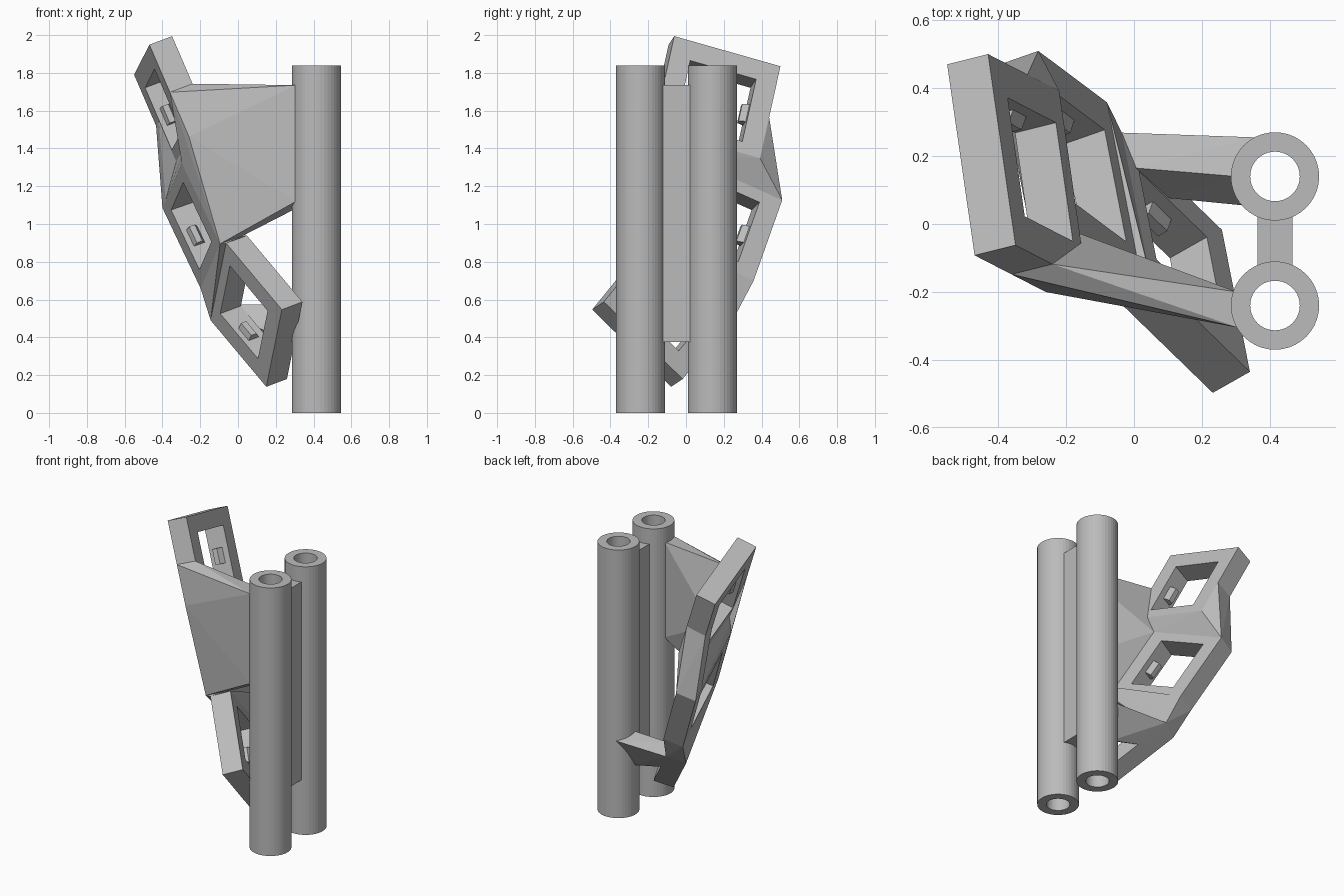
import bpy, bmesh, math
from mathutils import Vector as V

cube = bpy.data.objects.get("Cube")
if cube:
    bpy.data.objects.remove(cube, do_unlink=True)

grey = bpy.data.materials.new("plain_grey")
grey.use_nodes = True
grey.diffuse_color = (0.5, 0.5, 0.5, 1)
grey.node_tree.nodes["Principled BSDF"].inputs["Base Color"].default_value = (0.5, 0.5, 0.5, 1)

HOLE, LONG, THICK = 0.366, 0.59, 0.132


def finish(name, bm):
    bmesh.ops.recalc_face_normals(bm, faces=bm.faces)
    mesh = bpy.data.meshes.new(name)
    bm.to_mesh(mesh)
    bm.free()
    mesh.materials.append(grey)
    obj = bpy.data.objects.new(name, mesh)
    bpy.context.collection.objects.link(obj)
    return obj


def hull(name, points):
    """Convex solid around a handful of points."""
    bm = bmesh.new()
    for p in points:
        bm.verts.new(p)
    res = bmesh.ops.convex_hull(bm, input=bm.verts)
    junk = set(res["geom_interior"]) | set(res["geom_unused"])
    bmesh.ops.delete(bm, geom=[g for g in junk if isinstance(g, bmesh.types.BMVert)], context="VERTS")
    bmesh.ops.dissolve_limit(bm, angle_limit=0.01, verts=bm.verts, edges=bm.edges)
    return finish(name, bm)


def ring_solid(name, loops):
    """Closed ring skinned through a cycle of point loops."""
    bm = bmesh.new()
    rows = [[bm.verts.new(p) for p in loop] for loop in loops]
    for i, a in enumerate(rows):
        b = rows[(i + 1) % len(rows)]
        for j in range(len(a)):
            k = (j + 1) % len(a)
            bm.faces.new((a[j], a[k], b[k], b[j]))
    return finish(name, bm)


def tube(name, x, y, height, outer, inner, sides=40):
    def circle(r, z):
        return [(x + r * math.cos(math.tau * i / sides),
                 y + r * math.sin(math.tau * i / sides), z) for i in range(sides)]
    return ring_solid(name, [circle(outer, 0), circle(outer, height),
                             circle(inner, height), circle(inner, 0)])


class Plate:
    """Tilted rectangular frame; at(s, w, t) = down, inward from the far edge, through."""

    def __init__(self, name, corner, normal, along, top, bottom):
        self.corner = V(corner)
        self.n = V(normal).normalized()
        u = V(along)
        self.u = (u - self.n * u.dot(self.n)).normalized()
        self.d = self.u.cross(self.n)
        self.length = top + HOLE + bottom
        side = (LONG - HOLE) / 2

        def rect(s0, s1, w0, w1, t):
            return [self.at(s, w, t) for s, w in ((s0, w0), (s1, w0), (s1, w1), (s0, w1))]
        outer = (0, self.length, 0, LONG)
        inner = (top, top + HOLE, side, side + HOLE)
        ring_solid(name, [rect(*outer, 0), rect(*outer, 1), rect(*inner, 1), rect(*inner, 0)])

        # Small tapered clips on the two opposite hole walls
        mid = top + HOLE / 2
        for label, wall, sign in (("far", side, 1), ("near", side + HOLE, -1)):
            hull(name + "_clip_" + label,
                 [self.at(mid + a * 0.05, wall - sign * 0.01, t) for a in (-1, 1) for t in (0.2, 0.75)] +
                 [self.at(mid + a * 0.05, wall + sign * 0.035, t) for a in (-1, 1) for t in (0.3, 0.55)])

    def at(self, s, w, t):
        return self.corner + self.d * s - self.u * w + self.n * (THICK * t)

    def edge(self, s, widths=(0, LONG)):
        return [self.at(s, w, t) for w in widths for t in (0, 1)]


# Frames
upper = Plate("upper_frame", (-0.55, 0.47, 1.79), (0.12, 0.03, 0.045), (-0.095, 0.56, -0.165), 0.11, 0.065)
middle = Plate("middle_frame", (-0.40, 0.468, 1.085), (0.12, 0.042, 0.042), (-0.17, 0.9, -0.4), 0.065, 0.065)
lower = Plate("lower_frame", (-0.145, 0.207, 0.49), (0.106, 0.06, 0.04), (-0.06, 0.43, -0.40), 0.065, 0.11)

# Bridges between the frames
hull("upper_bridge", upper.edge(upper.length) + middle.edge(0))
hull("upper_bridge_corner", upper.edge(0.30, (0, 0.1)) + upper.edge(upper.length, (0, 0.1)) + middle.edge(0, (0, 0.1)))
hull("lower_bridge", middle.edge(middle.length) + lower.edge(0))

# Tubes and the web joining them
tube("back_tube", 0.415, 0.14, 1.84, 0.13, 0.073)
tube("front_tube", 0.415, -0.24, 1.84, 0.13, 0.073)
hull("tube_web", [(x, y, z) for x in (0.363, 0.466) for y in (-0.15, 0.05) for z in (0.375, 1.735)])

# Broad wing from the near frame edges to the front tube
near = (LONG,)
hull("front_wing",
     upper.edge(0.28, near) + upper.edge(upper.length, near) +
     middle.edge(0, near) + middle.edge(middle.length, near) +
     [(0.303, -0.2, 1.735), (0.307, -0.305, 1.735), (0.303, -0.2, 1.08), (0.307, -0.305, 1.12)])

# Short arm from the lower frame to the back tube
hull("back_arm",
     [lower.at(0, 0, 1), lower.at(0.05, 0.11, 1), lower.at(0.23, 0, 1), lower.at(0.23, 0.1, 1),
      lower.at(0.05, 0, 0.5),
      (0.355, 0.255, 0.53), (0.3, 0.14, 0.57), (0.3, 0.14, 0.335), (0.32, 0.055, 0.37)])
